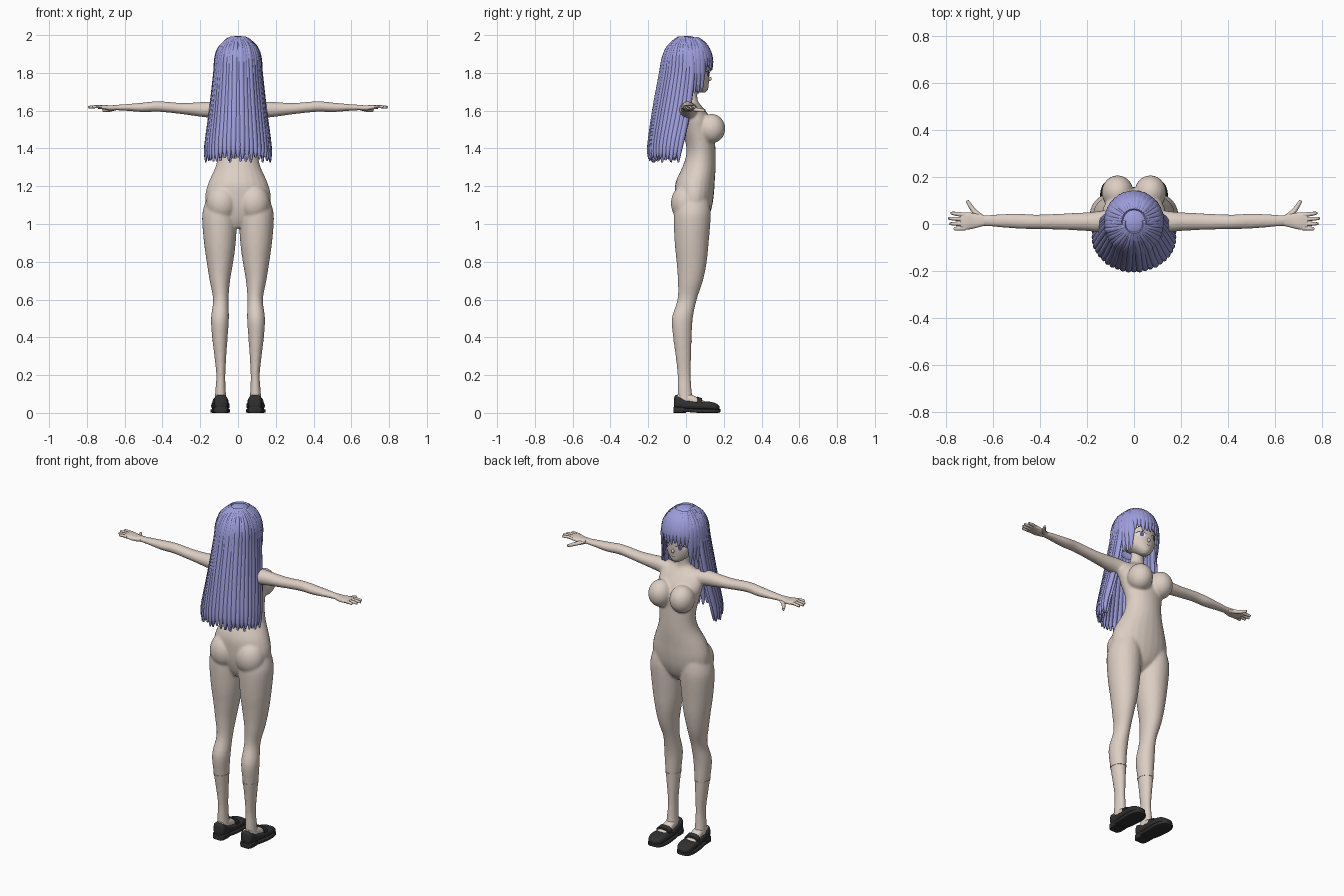
import bpy, bmesh, math, random
from mathutils import Vector
from mathutils.bvhtree import BVHTree

random.seed(4)
cube = bpy.data.objects.get("Cube")
if cube:
    bpy.data.objects.remove(cube)


def material(name, r, g, b):
    m = bpy.data.materials.new(name)
    m.use_nodes = True
    m.diffuse_color = (r, g, b, 1)
    m.node_tree.nodes["Principled BSDF"].inputs["Base Color"].default_value = (r, g, b, 1)
    return m


SKIN = material("skin", .72, .62, .55)
HAIR = material("lavender_hair", .34, .34, .72)
SHOE = material("black_leather", .03, .03, .03)
LINE = material("dark_line", .04, .03, .04)
WHITE = material("eye_white", .8, .8, .8)
IRIS = material("iris_violet", .12, .1, .3)


def finish(name, bm, mat, smooth=True):
    bmesh.ops.recalc_face_normals(bm, faces=bm.faces)
    mesh = bpy.data.meshes.new(name)
    bm.to_mesh(mesh)
    bm.free()
    mesh.materials.append(mat)
    ob = bpy.data.objects.new(name, mesh)
    bpy.context.collection.objects.link(ob)
    if smooth:
        bpy.ops.object.select_all(action='DESELECT')
        ob.select_set(True)
        bpy.context.view_layer.objects.active = ob
        bpy.ops.object.shade_smooth_by_angle(angle=math.radians(50))
    return ob


def mirror(bm):
    """Copy everything to the other side of x = 0."""
    copy = bmesh.ops.duplicate(bm, geom=bm.verts[:] + bm.edges[:] + bm.faces[:])
    for v in copy["geom"]:
        if isinstance(v, bmesh.types.BMVert):
            v.co.x = -v.co.x


def spline(rows, steps):
    """Catmull-Rom interpolation of equal-length tuples."""
    out = []
    for i in range(len(rows) - 1):
        a, b, c, d = rows[max(i - 1, 0)], rows[i], rows[i + 1], rows[min(i + 2, len(rows) - 1)]
        for k in range(steps):
            t = k / steps
            out.append([q + .5 * t * (r - p + t * (2 * p - 5 * q + 4 * r - s + t * (3 * (q - r) + s - p)))
                        for p, q, r, s in zip(a, b, c, d)])
    return out + [rows[-1]]


def skin_rings(bm, rings):
    loops = [[bm.verts.new(p) for p in ring] for ring in rings]
    n = len(loops[0])
    for a, b in zip(loops, loops[1:]):
        for i in range(n):
            bm.faces.new((a[i], a[(i + 1) % n], b[(i + 1) % n], b[i]))
    bm.faces.new(loops[0])
    bm.faces.new(loops[-1])


def loft(bm, rows, axis="z", power=1, sides=24, steps=4):
    """Rows give position along the axis, then the limits in the two other axes."""
    rings = []
    for t, a0, a1, b0, b1 in spline(rows, steps):
        ring = []
        for i in range(sides):
            u = 2 * math.pi * i / sides
            c, s = [math.copysign(abs(f) ** power, f) for f in (math.cos(u), math.sin(u))]
            a, b = (a0 + a1) / 2 + (a1 - a0) / 2 * c, (b0 + b1) / 2 + (b1 - b0) / 2 * s
            ring.append({"z": (a, b, t), "x": (t, a, b), "y": (a, t, b)}[axis])
        rings.append(ring)
    skin_rings(bm, rings)


def symmetric(rows):
    return [(z, -w, w, y0, y1) for z, w, y0, y1 in rows]


def strand(bm, pts, width, thick, outward, taper, sides=8):
    """Flattened tube along points; taper scales the width from root to tip."""
    pts = [Vector(p) for p in spline([tuple(p) for p in pts], 3)]
    rings = []
    for i, p in enumerate(pts):
        along = pts[min(i + 1, len(pts) - 1)] - pts[max(i - 1, 0)]
        side = along.cross(outward).normalized()
        up = side.cross(along).normalized()
        k = taper(i / (len(pts) - 1))
        rings.append([p + side * math.cos(u) * width * k + up * math.sin(u) * thick * min(1, k * 1.5)
                      for u in (2 * math.pi * j / sides for j in range(sides))])
    skin_rings(bm, rings)


def ball(bm, centre, radii, seg=24):
    made = bmesh.ops.create_uvsphere(bm, u_segments=seg, v_segments=seg // 2 + 4, radius=1)
    for v in made["verts"]:
        v.co = Vector([c + r * x for c, r, x in zip(centre, radii, v.co)])


# Body: legs, arms and soft masses fused with the torso
bm = bmesh.new()
loft(bm, [(1.15, .02, .16, -.04, .12), (1.08, .008, .184, -.06, .13), (1.02, .005, .19, -.065, .13),
          (.9, .012, .18, -.06, .12), (.8, .025, .166, -.05, .11), (.7, .042, .15, -.043, .09),
          (.6, .05, .132, -.045, .057), (.5, .048, .143, -.075, .036), (.4, .055, .137, -.068, .03),
          (.3, .062, .125, -.055, .027), (.2, .067, .115, -.045, .025), (.12, .065, .12, -.045, .03),
          (.05, .06, .125, -.045, .04)])
loft(bm, [(.07, -.03, .07, 1.55, 1.64), (.15, -.035, .055, 1.562, 1.648), (.2, -.03, .05, 1.568, 1.645),
          (.3, -.025, .045, 1.582, 1.641), (.42, -.022, .04, 1.594, 1.65), (.5, -.02, .045, 1.592, 1.643),
          (.6, -.012, .04, 1.6, 1.634), (.66, -.008, .038, 1.602, 1.63)], "x")
ball(bm, (.07, .135, 1.505), (.068, .073, .078))
ball(bm, (.085, 0, 1.11), (.084, .08, .1))
mirror(bm)
loft(bm, symmetric([(.98, .04, -.02, .07), (1.02, .11, -.04, .11), (1.08, .165, -.055, .135),
                    (1.15, .174, -.06, .147), (1.22, .156, -.055, .152), (1.3, .12, -.02, .157),
                    (1.36, .108, 0, .157), (1.42, .112, 0, .155), (1.5, .125, -.025, .15),
                    (1.56, .135, -.035, .13), (1.61, .12, -.035, .095), (1.64, .07, -.02, .07),
                    (1.67, .04, -.01, .06), (1.76, .038, 0, .065)]))
body = finish("body", bm, SKIN)
remesh = body.modifiers.new("fuse", 'REMESH')
remesh.mode = 'VOXEL'
remesh.voxel_size = .0065
remesh.use_smooth_shade = True
relax = body.modifiers.new("relax", 'SMOOTH')
relax.factor, relax.iterations = .5, 8

# Hands
bm = bmesh.new()
loft(bm, [(.64, -.008, .038, 1.603, 1.63), (.68, -.018, .045, 1.601, 1.628),
          (.71, -.024, .05, 1.606, 1.63), (.74, -.024, .047, 1.61, 1.628)], "x", .8)
for y, tip in ((-.018, .768), (.001, .786), (.02, .793), (.039, .782)):
    strand(bm, [(.72, y, 1.62), (.755, y * 1.1, 1.621), (tip, y * 1.2, 1.618)], .0095, .008,
           Vector((0, 0, 1)), lambda t: 1 - .5 * t ** 3)
strand(bm, [(.65, .025, 1.612), (.685, .058, 1.604), (.712, .1, 1.6)], .015, .011,
       Vector((0, 0, 1)), lambda t: 1 - .55 * t)
mirror(bm)
finish("hands", bm, SKIN)

# Fine ridge around the calves
bm = bmesh.new()
loft(bm, [(.375, .0555, .1355, -.0665, .0305), (.383, .0548, .1365, -.0675, .0312)], steps=1)
mirror(bm)
finish("calf_ridges", bm, SKIN)

# Feet and strap shoes
bm = bmesh.new()
loft(bm, [(-.045, .068, .118, .04, .1), (.02, .062, .122, .04, .1),
          (.08, .06, .13, .03, .07), (.12, .07, .125, .03, .05)], "y", .8)
mirror(bm)
finish("feet", bm, SKIN)
bm = bmesh.new()
loft(bm, [(-.063, .07, .11, .02, .08), (-.05, .055, .125, .02, .095), (0, .052, .13, .02, .07),
          (.06, .045, .138, .018, .06), (.12, .045, .142, .015, .06), (.16, .055, .135, .012, .05),
          (.178, .08, .115, .015, .035)], "y", .65)
loft(bm, [(.058, .05, .135, .02, .086), (.085, .05, .137, .02, .078)], "y", .7, steps=1)
mirror(bm)
finish("shoe_uppers", bm, SHOE)
bm = bmesh.new()
loft(bm, [(-.066, .062, .118, 0, .032), (-.05, .053, .128, 0, .032), (0, .053, .13, 0, .03)], "y", .3)
loft(bm, [(-.02, .052, .131, .008, .024), (.05, .045, .14, .001, .022), (.12, .042, .145, 0, .02),
          (.165, .055, .135, 0, .02), (.182, .08, .115, .004, .02)], "y", .3)
mirror(bm)
finish("shoe_soles", bm, SHOE)

# Head with a small nose
bm = bmesh.new()
loft(bm, symmetric([(1.695, .015, .07, .1), (1.71, .038, .03, .115), (1.74, .07, -.02, .12),
                    (1.78, .092, -.06, .123), (1.83, .1, -.085, .124), (1.88, .1, -.09, .124),
                    (1.93, .08, -.07, .1), (1.96, .04, -.03, .06)]), sides=32)
face = BVHTree.FromBMesh(bm)
ball(bm, (0, .122, 1.768), (.008, .014, .012), 12)
finish("head", bm, SKIN)


def decal(name, mat, x, z, outline, lift):
    """Thin painted patches laid on both halves of the face."""
    bm = bmesh.new()
    ring = []
    for u, w in outline:
        hit = face.ray_cast(Vector((x + u, 1, z + w)), Vector((0, -1, 0)))[0]
        ring.append(bm.verts.new(hit + Vector((0, lift, 0))))
    bm.faces.new(ring)
    mirror(bm)
    finish(name, bm, mat, False)


def oval(w, h):
    return [(w * math.cos(i * math.pi / 8), h * math.sin(i * math.pi / 8)) for i in range(16)]


def arc(w, rise, thick):
    top = [(w * t / 4, rise * (1 - t * t / 16) + thick) for t in range(-4, 5)]
    return top + [(u, v - thick) for u, v in reversed(top)]


decal("eye_whites", WHITE, .043, 1.793, oval(.023, .014), .002)
decal("irises", IRIS, .042, 1.793, oval(.011, .013), .004)
decal("eyelashes", LINE, .044, 1.797, arc(.026, .01, .005), .005)
decal("eyebrows", LINE, .044, 1.832, arc(.022, .005, .003), .003)
decal("mouth", LINE, 0, 1.737, arc(.012, -.002, .003), .003)

# Hair cap, open over the face
bm = bmesh.new()
ball(bm, (0, .008, 1.85), (.115, .122, .146), 40)
open_faces = [f for f in bm.faces if f.calc_center_median().z < (1.87 if f.calc_center_median().y > .01 else 1.74)]
bmesh.ops.delete(bm, geom=open_faces, context='FACES')
finish("hair_cap", bm, HAIR)

# Long back hair in two layers: z, half width, back y, centre y
FALL = [(1.987, .035, -.035, 0), (1.94, .092, -.09, .005), (1.88, .116, -.118, .01), (1.8, .122, -.133, .01),
        (1.6, .145, -.17, -.015), (1.42, .169, -.195, -.05), (1.325, .172, -.197, -.06)]
bm = bmesh.new()
for layer, count, inset in ((0, 25, 0), (1, 20, .016)):
    for i in range(count):
        a = math.radians(-98 + 196 * i / (count - 1))
        drop = random.uniform(0, .03)
        pts = []
        for z, rx, back, cy in FALL:
            pts.append(((rx - inset) * math.sin(a), cy - (cy - back - inset) * math.cos(a),
                        z + (drop if z < 1.4 else 0) - inset * (z > 1.9)))
        strand(bm, pts, .0175 if layer == 0 else .021, .009 + random.uniform(0, .003),
               Vector((math.sin(a), -math.cos(a), .01)),
               lambda t: min(1, .5 + 2 * t) * (1 if t < .8 else 1 - 3.7 * (t - .8)))
finish("back_hair", bm, HAIR)

# Fringe and the longer locks beside the face
bm = bmesh.new()
for i in range(19):
    deg = -94 + 188 * i / 18
    b = math.radians(deg)
    lock = abs(deg) > 42
    tip = (1.69 if lock else 1.805) + random.uniform(0, .025)
    pts = []
    for k in range(6):
        z = 1.985 + (tip - 1.985) * k / 5
        s = math.sqrt(max(0, 1 - (max(z - 1.85, 0) / .148) ** 2)) - max(0, 1.8 - z) * .6
        pts.append((.12 * s * math.sin(b), .01 + .127 * s * math.cos(b), z))
    strand(bm, pts, .021, .008, Vector((math.sin(b), math.cos(b), .01)),
           lambda t: min(1, .45 + 2 * t) * (1 if t < .6 else 1 - 2.1 * (t - .6)))
finish("fringe_and_side_locks", bm, HAIR)
